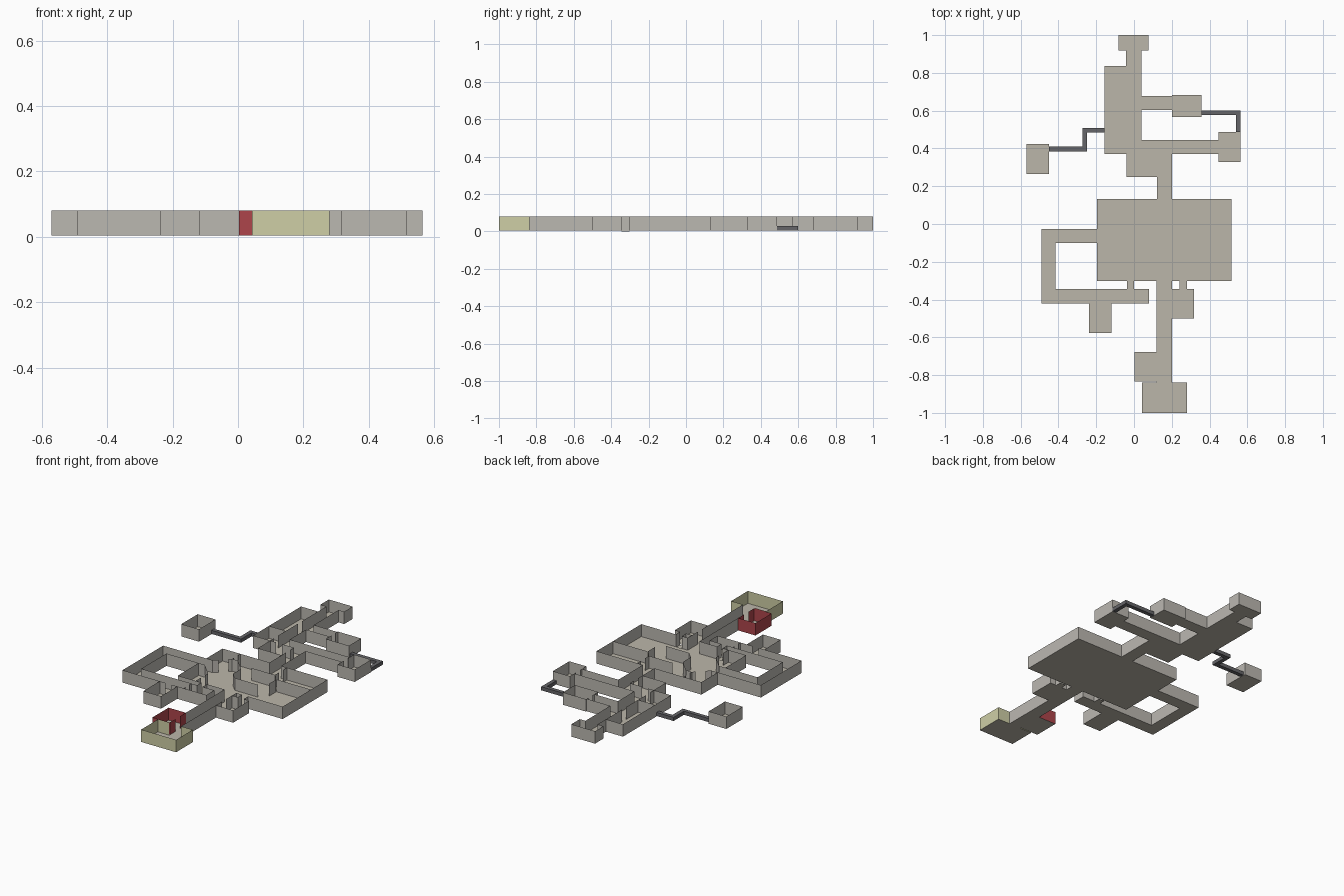
import bpy, bmesh

Z0, Z1 = 0.004, 0.08


def material(name, rgb):
    m = bpy.data.materials.new(name)
    m.diffuse_color = (*rgb, 1)
    return m


STONE = material("stone", (0.50, 0.48, 0.44))
FLOOR = material("floor_stone", (0.50, 0.47, 0.40))
RED = material("red_wall", (0.42, 0.06, 0.07))
YELLOW = material("yellow_wall", (0.62, 0.62, 0.38))
DARK = material("duct_grey", (0.13, 0.13, 0.14))


def finish(name, bm, mat):
    me = bpy.data.meshes.new(name)
    bm.to_mesh(me)
    bm.free()
    me.materials.append(mat)
    bpy.context.collection.objects.link(bpy.data.objects.new(name, me))


def floors(name, rects, z=Z0):
    """Flat rectangles given as x0, y0, x1, y1."""
    bm = bmesh.new()
    for a, b, c, d in rects:
        bm.faces.new([bm.verts.new((x, y, z)) for x, y in ((a, b), (c, b), (c, d), (a, d))])
    finish(name, bm, FLOOR)


def walls(name, paths, mat=STONE, z0=Z0):
    """Thin upright sheets along each plan polyline."""
    bm = bmesh.new()
    for path in paths:
        cols = [(bm.verts.new((x, y, z0)), bm.verts.new((x, y, Z1))) for x, y in path]
        for p, q in zip(cols, cols[1:]):
            bm.faces.new((p[0], q[0], q[1], p[1]))
    finish(name, bm, mat)


def vdoor(x, y0, y1, *gaps):
    """Wall along y at x, broken by 0.04 wide doors."""
    ys = [y0] + [v for g in gaps for v in (g - .02, g + .02)] + [y1]
    return [[(x, ys[i]), (x, ys[i + 1])] for i in range(0, len(ys), 2)]


def hdoor(y, x0, x1, *gaps):
    """Wall along x at y, broken by 0.04 wide doors."""
    return [[(b, a) for a, b in seg] for seg in vdoor(y, x0, x1, *gaps)]


def duct(name, pts, w=.024):
    """Low box duct made from straight runs."""
    bm = bmesh.new()
    for (ax, ay), (bx, by) in zip(pts, pts[1:]):
        v = bmesh.ops.create_cube(bm, size=1)["verts"]
        bmesh.ops.scale(bm, verts=v, vec=(abs(bx - ax) + w, abs(by - ay) + w, .022))
        bmesh.ops.translate(bm, verts=v, vec=((ax + bx) / 2, (ay + by) / 2, .017))
    finish(name, bm, DARK)


# North wing
floors("north_floor", [
    (-.083, .918, .078, 1), (-.042, .37, .04, .918), (-.157, .37, -.042, .836),
    (.04, .603, .2, .677), (.2, .566, .357, .683), (.04, .37, .447, .444),
    (.447, .328, .563, .487), (-.04, .249, .122, .37), (.122, .132, .2, .37)])
walls("north_outer_walls", [
    [(-.042, .836), (-.042, .918), (-.083, .918), (-.083, 1), (.078, 1), (.078, .918),
     (.04, .918), (.04, .677), (.2, .677), (.2, .683), (.357, .683), (.357, .566),
     (.2, .566), (.2, .603), (.04, .603), (.04, .444), (.447, .444), (.447, .487),
     (.563, .487), (.563, .328), (.447, .328), (.447, .37), (.2, .37), (.2, .132)],
    [(-.042, .836), (-.157, .836), (-.157, .37), (-.04, .37), (-.04, .249),
     (.122, .249), (.122, .132)]])
walls("north_inner_walls", vdoor(-.042, .37, .836, .43, .66) + vdoor(.2, .603, .677, .64)
      + vdoor(.447, .37, .444, .407) + hdoor(.37, -.04, .122, .02)
      + vdoor(.122, .249, .37, .31) + [[(-.157, .524), (-.042, .524)]])

# Detached west room and the two low ducts
floors("west_room_floor", [(-.57, .265, -.45, .423)])
walls("west_room_walls", [[(-.57, .265), (-.45, .265), (-.45, .423), (-.57, .423), (-.57, .265)]])
duct("west_duct", [(-.169, .497), (-.26, .497), (-.26, .397), (-.438, .397)])
duct("east_duct", [(.369, .588), (.551, .588), (.551, .499)])

# Great hall and the west loop corridor
floors("hall_floor", [
    (-.197, -.302, .515, .132), (-.49, -.1, -.197, -.026), (-.49, -.344, -.416, -.1),
    (-.49, -.42, .08, -.344), (-.237, -.578, -.118, -.42)])
walls("hall_outer_walls", [
    [(.2, .132), (.515, .132), (.515, -.302), (.28, -.302)],
    [(.24, -.302), (.2, -.302)], [(.12, -.302), (0, -.302)],
    [(-.037, -.302), (-.197, -.302), (-.197, -.1)],
    [(.122, .132), (-.197, .132), (-.197, -.026)]])
walls("loop_walls", [
    [(-.13, -.003), (-.155, -.026), (-.49, -.026), (-.49, -.42), (-.237, -.42)],
    [(-.118, -.42), (.08, -.42), (.08, -.344), (0, -.344)],
    [(-.037, -.344), (-.416, -.344), (-.416, -.1), (-.155, -.1), (-.076, -.18), (-.076, -.21)],
    [(-.076, -.25), (-.076, -.302)]] + vdoor(-.076, -.42, -.344, -.382))
walls("side_room_walls", [[(-.237, -.42), (-.237, -.578), (-.118, -.578), (-.118, -.42)]]
      + hdoor(-.42, -.237, -.118, -.178))
walls("hall_partitions", [
    [(-.09, .035), (-.076, .052), (-.037, .052), (.04, -.026), (.04, -.105), (.08, -.145), (.237, -.145)],
    [(.08, .015), (.24, .015), (.28, -.03), (.28, -.1)], [(.28, -.028), (.515, -.028)]]
    + vdoor(-.076, .052, .132, .09) + vdoor(.24, .015, .132, .075))

# Sunken door passages south of the hall
floors("passage_floors", [(-.037, -.344, 0, -.302), (.24, -.344, .28, -.302)], 0)
walls("passage_walls", [[(x, -.344), (x, -.302)] for x in (-.037, 0, .24, .28)], z0=0)

# South corridor, closet, red room and yellow room
floors("south_floor", [(.12, -.838, .2, -.302), (.2, -.5, .317, -.344),
                       (.003, -.833, .12, -.677), (.043, -1, .28, -.838)])
walls("south_corridor_walls", [[(.12, -.302), (.12, -.677)], [(.2, -.5), (.2, -.838)]]
      + vdoor(.2, -.5, -.302, -.42))
walls("closet_walls", [[(.24, -.344), (.2, -.344)],
                       [(.28, -.344), (.317, -.344), (.317, -.5), (.2, -.5)]])
walls("red_room_walls", [[(.12, -.677), (.003, -.677), (.003, -.833), (.12, -.833)]]
      + vdoor(.12, -.833, -.677, -.755), RED)
walls("yellow_room_walls", [[(.12, -.838), (.043, -.838), (.043, -1), (.28, -1),
                             (.28, -.838), (.2, -.838)]], YELLOW)
